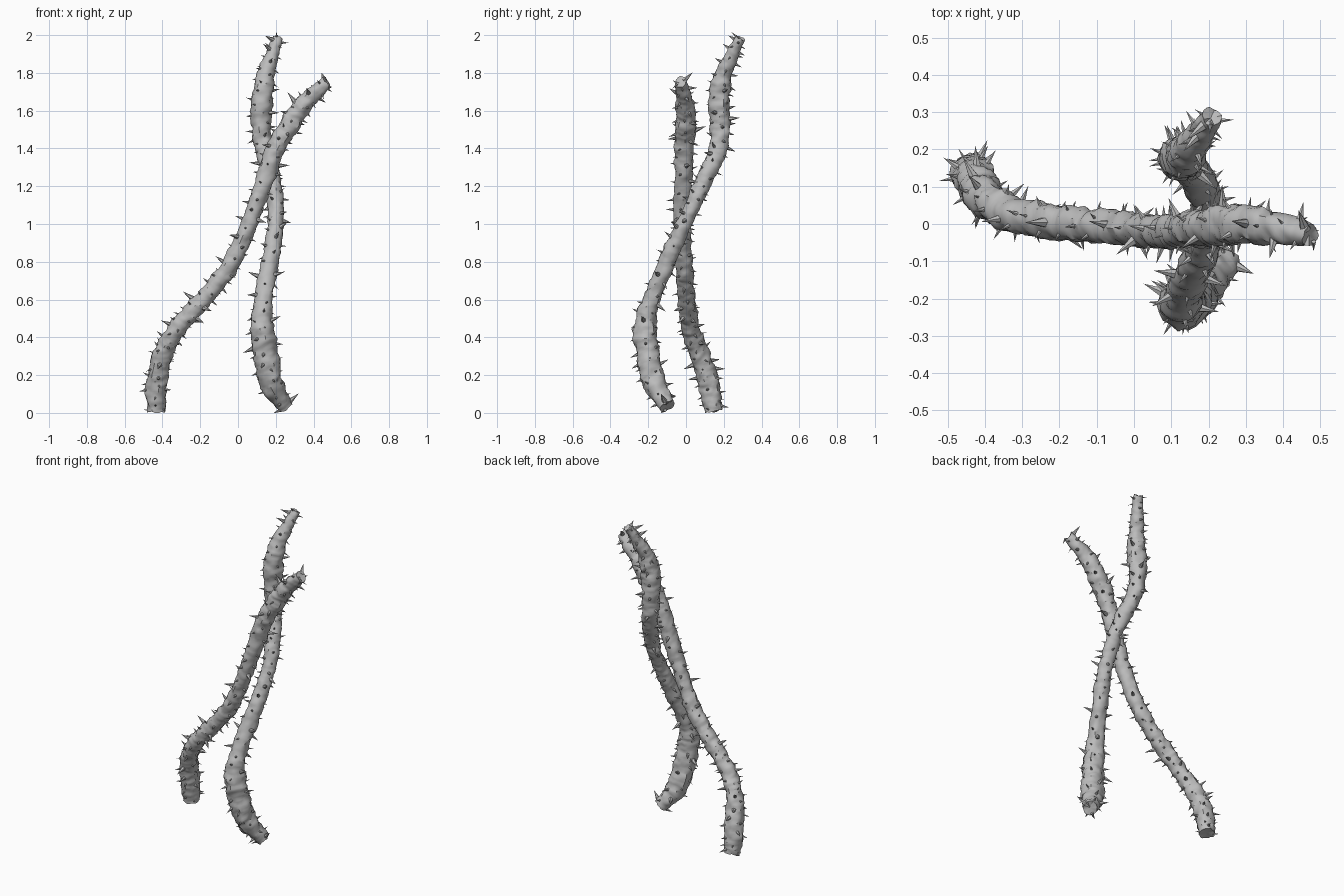
import bpy, bmesh, math, random
from mathutils import Vector, Matrix, noise

if "Cube" in bpy.data.objects:
    bpy.data.objects.remove(bpy.data.objects["Cube"], do_unlink=True)

random.seed(7)
SIDES, STEPS = 18, 190

bark = bpy.data.materials.new("grey bark")
bark.use_nodes = True
grey = (.5, .5, .5, 1)
bark.diffuse_color = grey
bark.node_tree.nodes["Principled BSDF"].inputs["Base Color"].default_value = grey


def spline(points, t):
    """Catmull-Rom sample of (x, y, z, radius) points, t from 0 to 1."""
    last = len(points) - 1
    i = min(int(t * last), last - 1)
    u = t * last - i
    a, b, c, d = (Vector(points[max(0, min(last, i + k))]) for k in (-1, 0, 1, 2))
    return b + (c - a) * (u / 2) + (a * 2 - b * 5 + c * 4 - d) * (u * u / 2) \
        + (b * 3 - a - c * 3 + d) * (u ** 3 / 2)


def frame(points, t):
    """Centre, radius and two cross axes of the stem at t."""
    here = spline(points, t)
    ahead = spline(points, min(1, t + .01)) - spline(points, max(0, t - .01))
    along = ahead.to_3d().normalized()
    side = along.cross(Vector((0, 1, 0))).normalized()
    return here.to_3d(), here[3], side, along.cross(side), along


def lumpy(centre, direction, radius):
    """Push a point on the stem in or out to make knobbly bark."""
    p = centre + direction * radius
    bump = noise.noise(p * 17) * .2 + noise.noise(p * 42) * .15
    return centre + direction * radius * (1 + bump)


def finish(name, bm):
    mesh = bpy.data.meshes.new(name)
    bmesh.ops.recalc_face_normals(bm, faces=bm.faces)
    bm.to_mesh(mesh)
    bm.free()
    mesh.materials.append(bark)
    obj = bpy.data.objects.new(name, mesh)
    bpy.context.collection.objects.link(obj)
    bpy.ops.object.select_all(action="DESELECT")
    obj.select_set(True)
    bpy.context.view_layer.objects.active = obj
    bpy.ops.object.shade_smooth_by_angle(angle=math.radians(40))


def stem(name, points):
    bm = bmesh.new()
    rings = []
    for s in range(STEPS + 1):
        centre, radius, u, v, along = frame(points, s / STEPS)
        ring = []
        for k in range(SIDES):
            a = math.tau * k / SIDES
            p = lumpy(centre, u * math.cos(a) + v * math.sin(a), radius)
            # ragged broken ends
            if s in (0, STEPS):
                p += along * noise.noise(p * 60) * .015
            ring.append(bm.verts.new(p))
        rings.append(ring)
    for low, high in zip(rings, rings[1:]):
        for k in range(SIDES):
            n = (k + 1) % SIDES
            bm.faces.new((low[k], low[n], high[n], high[k]))
    # slightly hollow end caps
    for ring, t in ((rings[0], 0), (rings[-1], 1)):
        centre, radius, u, v, along = frame(points, t)
        tip = bm.verts.new(centre + along * (.008 if t == 0 else -.008))
        for k in range(SIDES):
            bm.faces.new((ring[k], ring[(k + 1) % SIDES], tip))
    finish(name, bm)


def thorns(name, points, count):
    bm = bmesh.new()
    for i in range(count):
        t = (i + random.uniform(.2, .8)) / count
        centre, radius, u, v, along = frame(points, t)
        a = i * 2.4 + random.uniform(-.6, .6)
        out = u * math.cos(a) + v * math.sin(a)
        root = lumpy(centre, out, radius)
        aim = (out + along * random.uniform(-.4, .4)).normalized()
        length = random.choice((.025, .03, .035, .05)) * random.uniform(.8, 1.2)
        turn = aim.to_track_quat("Z", "Y").to_matrix().to_4x4()
        place = Matrix.Translation(root + aim * (length / 2 - .006)) @ turn
        bmesh.ops.create_cone(bm, cap_ends=True, segments=6, radius1=length * .27,
                              radius2=0, depth=length + .012, matrix=place)
    finish(name, bm)


# x, y, z, radius along each stem, from the ground up
leaning = [(-.43, .145, .01, .049), (-.43, .125, .15, .055), (-.4, .075, .3, .053),
           (-.34, .03, .42, .048), (-.25, .01, .53, .047), (-.14, 0, .65, .046),
           (-.03, -.01, .8, .045), (.06, -.02, 1, .044), (.13, -.015, 1.2, .047),
           (.2, -.01, 1.4, .05), (.28, 0, 1.54, .053), (.37, -.01, 1.66, .045),
           (.475, -.03, 1.75, .032)]
upright = [(.25, -.1, .035, .042), (.18, -.165, .15, .06), (.145, -.2, .3, .064),
           (.13, -.215, .45, .06), (.135, -.18, .6, .047), (.17, -.1, .8, .046),
           (.195, -.03, .96, .042), (.2, .04, 1.1, .042), (.185, .09, 1.22, .045),
           (.145, .16, 1.37, .046), (.122, .18, 1.5, .05), (.125, .175, 1.65, .057),
           (.145, .195, 1.78, .047), (.18, .245, 1.9, .034), (.208, .288, 1.985, .026)]

for label, path in (("leaning", leaning), ("upright", upright)):
    stem(label + "_vine_stem", path)
    thorns(label + "_vine_thorns", path, 130)
